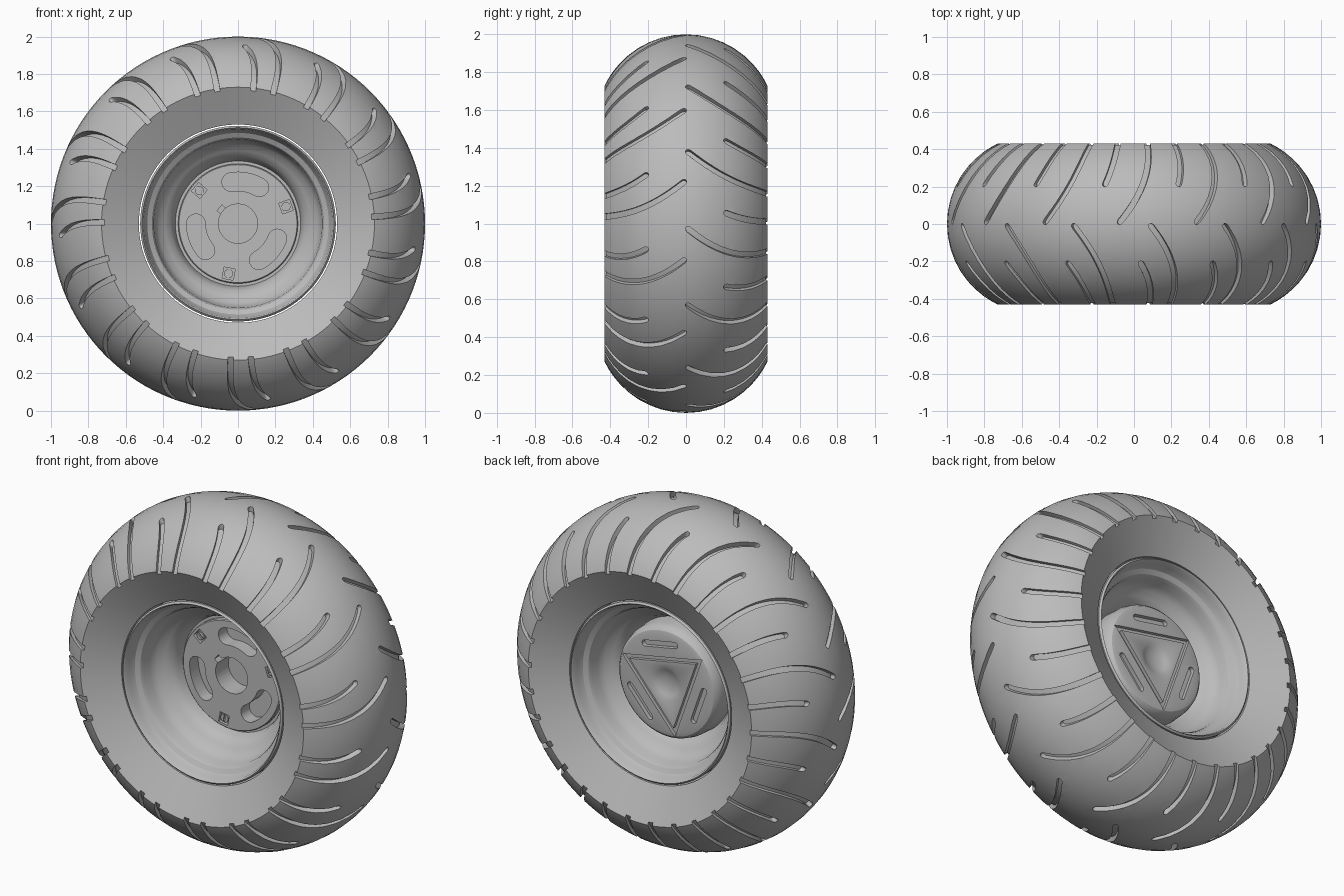
import bpy, bmesh, math
from math import sin, cos, pi, radians, sqrt
from mathutils import Vector

if "Cube" in bpy.data.objects:
    bpy.data.objects.remove(bpy.data.objects["Cube"])

grey = bpy.data.materials.new("plain_grey")
grey.use_nodes = True
grey.diffuse_color = (0.5, 0.5, 0.5, 1)
grey.node_tree.nodes["Principled BSDF"].inputs["Base Color"].default_value = (0.5, 0.5, 0.5, 1)

HALF = 0.43                      # tyre half width
ARC, ARC_CENTRE = 0.477, 0.523   # tread cross-section arc


def polar(r, ang, y):
    """Point at a radius and angle around the wheel axle."""
    return Vector((r * cos(ang), y, 1 + r * sin(ang)))


def finish(name, bm):
    bmesh.ops.recalc_face_normals(bm, faces=bm.faces[:])
    me = bpy.data.meshes.new(name)
    bm.to_mesh(me)
    bm.free()
    me.materials.append(grey)
    ob = bpy.data.objects.new(name, me)
    bpy.context.collection.objects.link(ob)
    return ob


def bridge(bm, rings, closed=False):
    """Skin a row of equal rings; cap the ends unless closed."""
    vs = [[bm.verts.new(p) for p in ring] for ring in rings]
    n = len(vs[0])
    pairs = list(zip(vs, vs[1:])) + ([(vs[-1], vs[0])] if closed else [])
    for a, b in pairs:
        for i in range(n):
            j = (i + 1) % n
            bm.faces.new((a[i], a[j], b[j], b[i]))
    if not closed:
        bm.faces.new(vs[0][::-1])
        bm.faces.new(vs[-1])


def lathe(name, profile, steps, closed):
    bm = bmesh.new()
    bridge(bm, [[polar(r, 2 * pi * i / steps, y) for i in range(steps)]
                for r, y in profile], closed)
    return finish(name, bm)


def prism(bm, outline, y0, y1):
    """Outline of (radius, angle) pairs extruded along the axle."""
    bridge(bm, [[polar(r, a, y) for r, a in outline] for y in (y0, y1)])


def local_shape(points, r, ang):
    """Shift flat (radial, tangential) points out to a radius and angle."""
    return [(math.hypot(r + u, v), ang + math.atan2(v, r + u)) for u, v in points]


def circle(rad, n=24):
    return [(rad * cos(2 * pi * i / n), rad * sin(2 * pi * i / n)) for i in range(n)]


def capsule(half_len, rad, n=8):
    pts = [(rad * cos(pi * i / n), half_len + rad * sin(pi * i / n)) for i in range(n + 1)]
    return pts + [(-u, -v) for u, v in pts]


def kidney(r, half_ang, rad, mid, n=8):
    """Slot with rounded ends that follows the bolt circle."""
    pts = [(r + rad, mid + half_ang * (2 * i / n - 1)) for i in range(n)]
    for end, turn in ((half_ang, 0), (-half_ang, pi)):
        cap = [(rad * cos(turn + pi * i / n), rad * sin(turn + pi * i / n)) for i in range(n + 1)]
        pts += local_shape(cap, r, mid + end)
        if end > 0:
            pts += [(r - rad, mid + half_ang * (1 - 2 * i / n)) for i in range(1, n)]
    return pts[1:]


def carve(target, cutter):
    mod = target.modifiers.new("carve", 'BOOLEAN')
    mod.object, mod.solver, mod.use_self = cutter, 'EXACT', True
    bpy.context.view_layer.objects.active = target
    bpy.ops.object.modifier_apply(modifier=mod.name)
    bpy.data.objects.remove(cutter)


def smooth(ob, angle=30):
    bpy.ops.object.select_all(action='DESELECT')
    ob.select_set(True)
    bpy.context.view_layer.objects.active = ob
    bpy.ops.object.shade_smooth_by_angle(angle=radians(angle))


# Tyre: round tread with dished side walls
def tread_radius(y):
    y = abs(y)
    if y > HALF:
        return tread_radius(HALF) - 2 * (y - HALF)
    return ARC_CENTRE + sqrt(ARC ** 2 - y ** 2)


tread = [(tread_radius(HALF * sin(pi / 2 * k / 10)), HALF * sin(pi / 2 * k / 10))
         for k in range(-10, 11)]
tyre = lathe("tyre", [(0.53, -0.33)] + tread + [(0.53, 0.33)], 120, True)


# Tread grooves: alternating long and short curved cuts on each side
def groove(bm, side, start, end, y_end):
    half_w, depth, n = 0.015, 0.03, 14

    def centre(t):
        y = HALF + (y_end - HALF) * t
        return polar(tread_radius(y), radians(start + (end - start) * t * abs(t)), side * y)

    rings = []
    tip = half_w / abs(HALF - y_end)
    stops = [(-0.05 + (1.05 - tip) * i / n, 1) for i in range(n + 1)]
    stops += [(1 - tip + tip * sin(a), cos(a)) for a in (0.5, 0.9, 1.2, 1.45)]
    for t, w in stops:
        p = centre(t)
        along = centre(t + 0.01) - centre(t - 0.01)
        out = Vector((p.x, 0, p.z - 1)).normalized()
        across = along.cross(out).normalized() * half_w * w
        rings.append([p + across + out * 0.04, p - across + out * 0.04,
                      p - across - out * depth, p + across - out * depth])
    bridge(bm, rings)


bm = bmesh.new()
for k in range(15):
    turn = 24 * k
    groove(bm, -1, turn + 2.9, turn + 13.3, 0)
    groove(bm, -1, turn + 11.5, turn + 16.2, 0.2)
    groove(bm, 1, turn - 11.6, turn - 1.1, 0)
    groove(bm, 1, turn + 0.8, turn + 3.7, 0.2)
carve(tyre, finish("groove_cutter", bm))
smooth(tyre)

# Rim: stepped bowl in front, domed cap behind
front = [(0.10, -0.06), (0.315, -0.06), (0.32, -0.055), (0.32, -0.03), (0.335, -0.03),
         (0.345, -0.07), (0.36, -0.10), (0.39, -0.125), (0.425, -0.15), (0.445, -0.19),
         (0.45, -0.235), (0.46, -0.255), (0.485, -0.27), (0.50, -0.30), (0.505, -0.33),
         (0.513, -0.34), (0.523, -0.33)]
bowl = [(r, -y) for r, y in reversed(front[5:])]
cap = [(0.335, 0.05), (0.33, 0.13), (0.32, 0.165), (0.305, 0.18), (0.285, 0.185),
       (0.10, 0.185), (0.075, 0.172), (0.045, 0.162), (0.015, 0.158)]
rim = lathe("rim", front + bowl + cap, 96, False)

bm = bmesh.new()
FRONT, BACK = -0.06, 0.185
prism(bm, local_shape(circle(0.105, 32), 0, 0), FRONT - 0.05, 0.06)
key = radians(139.4)
prism(bm, local_shape([(-0.03, -0.02), (0.03, -0.02), (0.03, 0.02), (-0.03, 0.02)], 0.1, key),
      FRONT - 0.05, 0.05)
corners = [radians(19.4 + 120 * k) for k in range(3)]
for bolt in corners:
    slot = bolt + pi / 3
    prism(bm, kidney(0.225, radians(20), 0.05, slot), FRONT - 0.05, 0.02)
    prism(bm, local_shape([(-0.03, -0.03), (0.03, -0.03), (0.03, 0.03), (-0.03, 0.03)],
                          0.272, bolt), FRONT - 0.05, FRONT + 0.02)
    prism(bm, local_shape(capsule(0.10, 0.018), 0.225, slot), BACK - 0.025, BACK + 0.05)
# Triangular groove on the cap
bridge(bm, [[polar(0.305, a, BACK - 0.02), polar(0.255, a, BACK - 0.02),
             polar(0.255, a, BACK + 0.05), polar(0.305, a, BACK + 0.05)] for a in corners], True)
carve(rim, finish("rim_cutter", bm))
smooth(rim)

# Slotted bolts in their square pockets
for k, ang in enumerate(corners):
    bm = bmesh.new()
    prism(bm, local_shape(circle(0.024), 0.272, ang), FRONT + 0.004, FRONT + 0.03)
    bolt = finish(f"bolt_{k + 1}", bm)
    bm = bmesh.new()
    prism(bm, local_shape([(-0.04, -0.005), (0.04, -0.005), (0.04, 0.005), (-0.04, 0.005)],
                          0.272, ang), FRONT - 0.02, FRONT + 0.012)
    carve(bolt, finish("bolt_cutter", bm))
    smooth(bolt)
